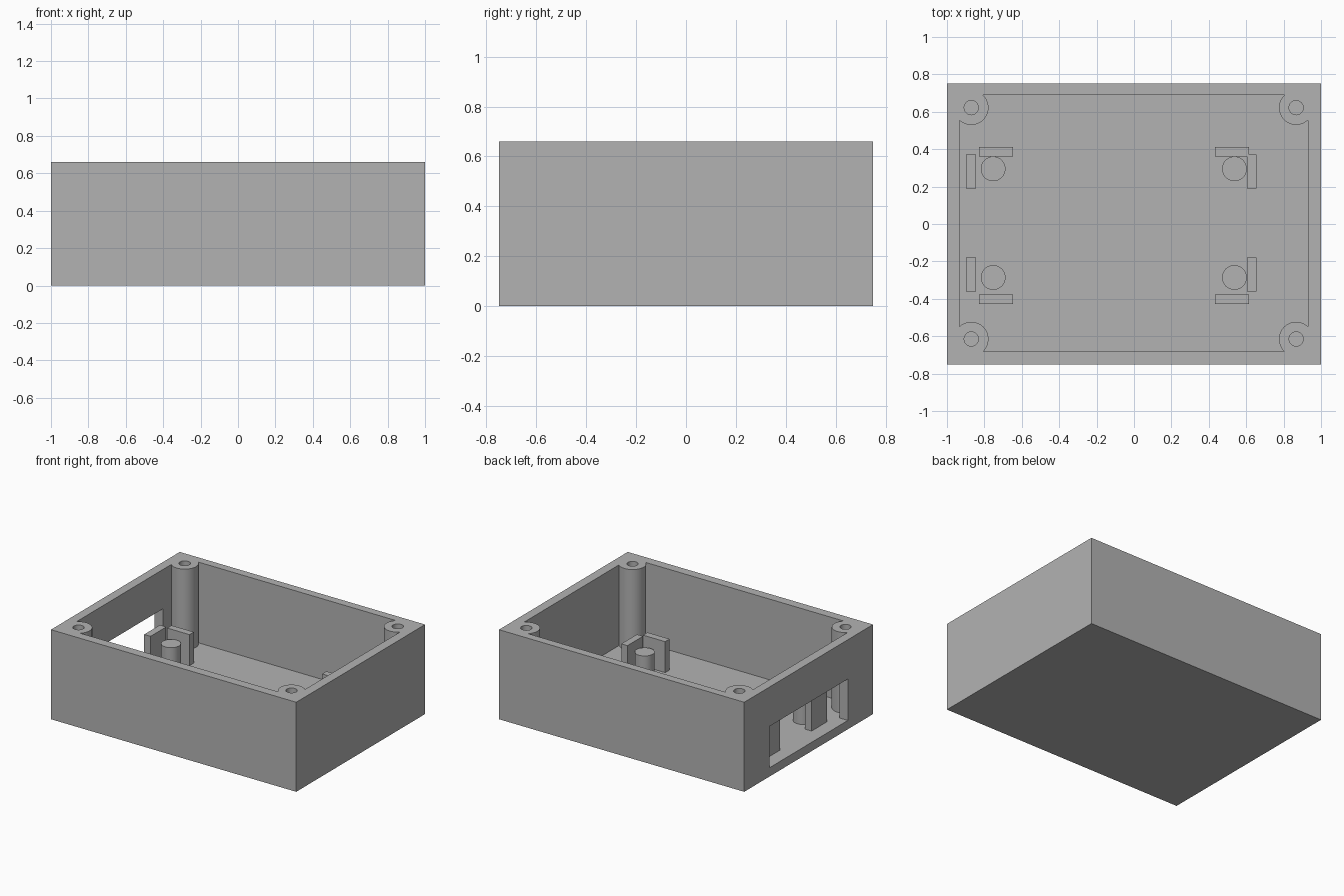
import bpy
import math

if "Cube" in bpy.data.objects:
    bpy.data.objects.remove(bpy.data.objects["Cube"])

H = 0.66        # box height
FLOOR = 0.065   # floor thickness

grey = bpy.data.materials.new("plain grey")
grey.diffuse_color = (0.45, 0.45, 0.45, 1)
grey.use_nodes = True
grey.node_tree.nodes["Principled BSDF"].inputs["Base Color"].default_value = grey.diffuse_color


def block(name, x0, x1, y0, y1, z0, z1):
    bpy.ops.mesh.primitive_cube_add(size=1, location=((x0 + x1) / 2, (y0 + y1) / 2, (z0 + z1) / 2))
    ob = bpy.context.object
    ob.name = name
    ob.scale = (x1 - x0, y1 - y0, z1 - z0)
    bpy.ops.object.transform_apply(location=True, rotation=False, scale=True)
    ob.data.materials.append(grey)
    return ob


def rod(name, x, y, r, z0, z1):
    bpy.ops.mesh.primitive_cylinder_add(vertices=48, radius=r, depth=z1 - z0,
                                        location=(x, y, (z0 + z1) / 2))
    ob = bpy.context.object
    ob.name = name
    bpy.ops.object.transform_apply(location=True, rotation=False, scale=True)
    ob.data.materials.append(grey)
    return ob


def cut(ob, cutter):
    """Subtract cutter from ob, then remove the cutter."""
    cutter.hide_render = True
    mod = ob.modifiers.new("cut", 'BOOLEAN')
    mod.operation = 'DIFFERENCE'
    mod.solver = 'EXACT'
    mod.object = cutter
    bpy.context.view_layer.objects.active = ob
    bpy.ops.object.modifier_apply(modifier=mod.name)
    bpy.data.objects.remove(cutter)


def smooth(ob):
    bpy.ops.object.select_all(action='DESELECT')
    ob.select_set(True)
    bpy.context.view_layer.objects.active = ob
    bpy.ops.object.shade_smooth_by_angle(angle=math.radians(30))


# Enclosure: the cavity leaves round screw posts standing in its corners
corners = [(x, y) for x in (-0.87, 0.867) for y in (-0.615, 0.622)]
body = block("enclosure", -1, 1, -0.75, 0.75, 0, H)
cavity = block("cavity_cutter", -0.933, 0.931, -0.683, 0.69, FLOOR, H + 0.1)
for x, y in corners:
    cut(cavity, rod("post_cutter", x, y, 0.092, 0, H + 0.2))
cut(body, cavity)

# Screw holes in the posts
for x, y in corners:
    cut(body, rod("screw_hole_cutter", x, y, 0.038, FLOOR, H + 0.1))

# Connector window in the left wall, level with the floor
cut(body, block("window_cutter", -1.1, -0.92, -0.457, 0.457, FLOOR, 0.37))
smooth(body)

# Board supports: a round standoff and two locating ribs at each corner
for side, sx, end_x, side_x in (("left", -0.753, (-0.83, -0.648), (-0.898, -0.846)),
                                ("right", 0.537, (0.433, 0.614), (0.604, 0.654))):
    for row, sy, end_y, side_y in (("front", -0.286, (-0.428, -0.376), (-0.362, -0.18)),
                                   ("back", 0.295, (0.361, 0.412), (0.19, 0.372))):
        tag = f"{row}_{side}"
        smooth(rod(f"standoff_{tag}", sx, sy, 0.066, FLOOR, 0.225))
        block(f"end_rib_{tag}", *end_x, *end_y, FLOOR, 0.293)
        block(f"side_rib_{tag}", *side_x, *side_y, FLOOR, 0.293)
